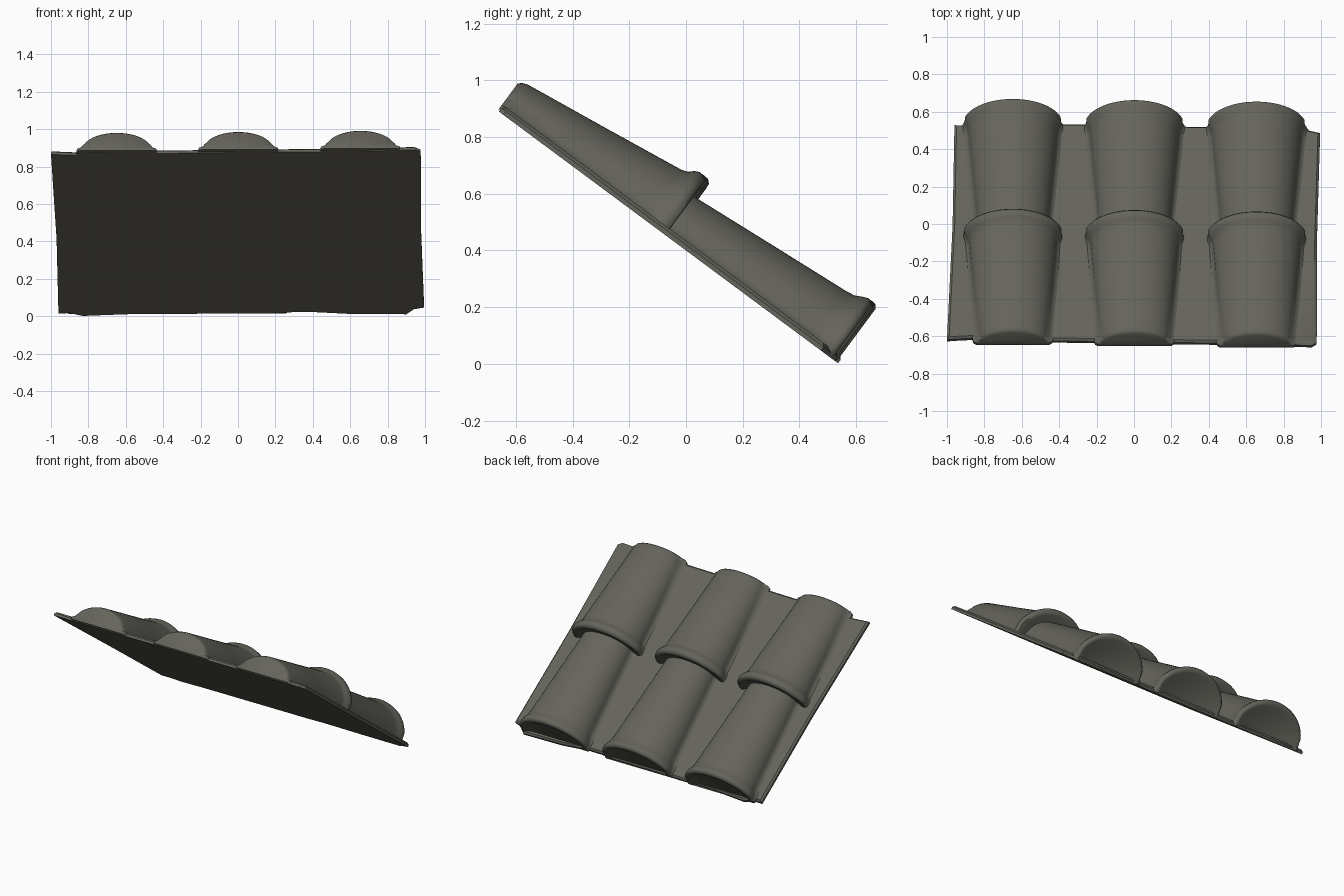
import bpy, bmesh, math
from mathutils import Vector

if "Cube" in bpy.data.objects:
    bpy.data.objects.remove(bpy.data.objects["Cube"])

# Roof slope frame: s runs down the slope, h is height off the underside
UP = Vector((0, -0.66, 0.89))
DOWN = Vector((0, 0.803, -0.596))
OUT = Vector((0, 0.596, 0.803))

clay = bpy.data.materials.new("dark grey clay")
clay.diffuse_color = (0.13, 0.127, 0.106, 1)
clay.use_nodes = True
clay.node_tree.nodes["Principled BSDF"].inputs["Base Color"].default_value = clay.diffuse_color


def place(x, s, h):
    return Vector((x, 0, 0)) + UP + DOWN * s + OUT * h


def finish(bm, name, angle):
    bmesh.ops.recalc_face_normals(bm, faces=bm.faces)
    mesh = bpy.data.meshes.new(name)
    bm.to_mesh(mesh)
    bm.free()
    mesh.materials.append(clay)
    ob = bpy.data.objects.new(name, mesh)
    bpy.context.collection.objects.link(ob)
    bpy.ops.object.select_all(action='DESELECT')
    ob.select_set(True)
    bpy.context.view_layer.objects.active = ob
    bpy.ops.object.shade_smooth_by_angle(angle=math.radians(angle))
    return ob


def section(w, h, flare):
    """Arched cross-section with flared feet."""
    right = [(w + flare, 0.006), (w + flare, 0.024),
             (w + flare * 0.45, 0.032), (w + flare * 0.12, 0.05)]
    n = 24
    a0 = 0.28
    arch = []
    for i in range(n + 1):
        a = a0 + (math.pi - 2 * a0) * i / n
        arch.append((w * math.cos(a) / math.cos(a0), 0.02 + (h - 0.02) * math.sin(a)))
    left = [(-x, z) for x, z in reversed(right)]
    return right + arch + left


def tile(name, cx, offset, rings):
    bm = bmesh.new()
    loops = []
    for s, w, h, flare in rings:
        loops.append([bm.verts.new(place(cx + x, s + offset, z)) for x, z in section(w, h, flare)])
    for a, b in zip(loops, loops[1:]):
        for i in range(len(a)):
            j = (i + 1) % len(a)
            bm.faces.new((a[i], a[j], b[j], b[i]))
    bm.faces.new(loops[0])
    bm.faces.new(loops[-1])
    return finish(bm, name, 50)


# Thin, slightly irregular backing sheet
outline = [(-1.0, 0.04), (-0.94, 0.045), (-0.86, 0.05), (-0.8, 0.035), (-0.4, 0.032),
           (0, 0.025), (0.4, 0.018), (0.7, 0.012), (0.95, 0.0), (0.977, 0.02),
           (0.978, 0.7), (0.995, 1.415), (0.94, 1.43), (0.9, 1.475), (0.6, 1.472),
           (0.4, 1.455), (0.3, 1.455), (0.2, 1.468), (-0.2, 1.47), (-0.3, 1.472),
           (-0.4, 1.472), (-0.6, 1.475), (-0.83, 1.49), (-0.9, 1.465), (-0.96, 1.468),
           (-0.97, 0.8)]
bm = bmesh.new()
low = [bm.verts.new(place(x, s, 0)) for x, s in outline]
mid = [bm.verts.new(place(x, s, 0.016)) for x, s in outline]
top = [bm.verts.new(place(x * 0.988, 0.745 + (s - 0.745) * 0.985, 0.027)) for x, s in outline]
for a, b in ((low, mid), (mid, top)):
    for i in range(len(a)):
        j = (i + 1) % len(a)
        bm.faces.new((a[i], a[j], b[j], b[i]))
bm.faces.new(low)
bm.faces.new(top)
finish(bm, "backing_sheet", 35)

# Rings: distance down the slope, half width, height, foot flare
upper = [(0.0, 0.165, 0.118, 0.03), (0.01, 0.175, 0.129, 0.035), (0.028, 0.181, 0.137, 0.035),
         (0.35, 0.208, 0.179, 0.035), (0.645, 0.232, 0.219, 0.025), (0.668, 0.238, 0.227, 0.02),
         (0.685, 0.251, 0.243, 0.012), (0.703, 0.258, 0.251, 0.008), (0.722, 0.259, 0.249, 0.005),
         (0.735, 0.252, 0.237, 0.003), (0.737, 0.235, 0.215, 0.0), (0.724, 0.2, 0.185, 0.0)]
lower = [(0.68, 0.178, 0.165, 0.03), (1.05, 0.208, 0.196, 0.035), (1.37, 0.234, 0.222, 0.035),
         (1.40, 0.239, 0.227, 0.03), (1.425, 0.25, 0.24, 0.022), (1.445, 0.256, 0.248, 0.015),
         (1.46, 0.256, 0.246, 0.01), (1.47, 0.248, 0.232, 0.006), (1.470, 0.235, 0.212, 0.0),
         (1.455, 0.2, 0.18, 0.0)]

# Three columns of two overlapping tiles
for n, (cx, offset) in enumerate([(-0.648, 0.012), (0.002, 0.004), (0.655, -0.006)], 1):
    tile(f"upper_tile_{n}", cx, offset, upper)
    tile(f"lower_tile_{n}", cx, offset, lower)
